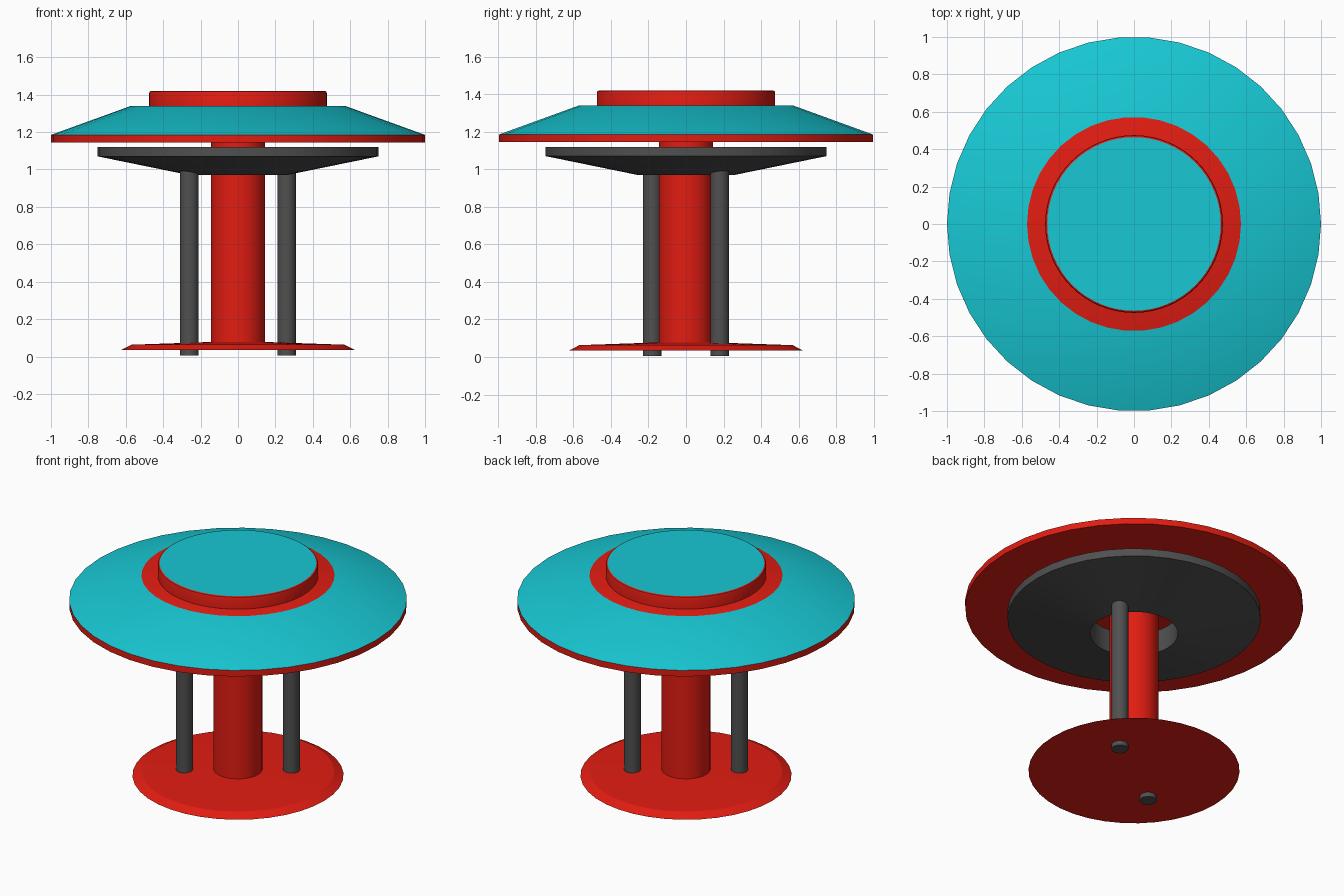
import bpy, bmesh, math

if "Cube" in bpy.data.objects:
    bpy.data.objects.remove(bpy.data.objects["Cube"])


def material(name, rgb):
    m = bpy.data.materials.new(name)
    m.diffuse_color = (*rgb, 1)
    m.use_nodes = True
    m.node_tree.nodes["Principled BSDF"].inputs["Base Color"].default_value = m.diffuse_color
    return m


RED = material("red", (0.76, 0.012, 0.006))
TEAL = material("teal", (0.009, 0.58, 0.66))
GREY = material("dark_grey", (0.08, 0.08, 0.08))


def lathe(name, profile, mat, sides=38, loc=(0, 0, 0), closed=False, extra=None):
    """Spin an (r, z) profile, bottom to top on the outside, around z.
    extra = (material, set of profile segments painted with it)."""
    bm = bmesh.new()
    rings = []
    for r, z in profile:
        n = 1 if r == 0 else sides
        rings.append([bm.verts.new((r * math.cos(2 * math.pi * i / sides),
                                    r * math.sin(2 * math.pi * i / sides), z))
                      for i in range(n)])
    pairs = list(zip(rings, rings[1:]))
    if closed:
        pairs.append((rings[-1], rings[0]))
    for s, (a, b) in enumerate(pairs):
        for i in range(sides):
            j = (i + 1) % sides
            quad = [a[i % len(a)], a[j % len(a)], b[j % len(b)], b[i % len(b)]]
            face = bm.faces.new(list(dict.fromkeys(quad)))
            if extra and s in extra[1]:
                face.material_index = 1
    bmesh.ops.recalc_face_normals(bm, faces=bm.faces)
    mesh = bpy.data.meshes.new(name)
    bm.to_mesh(mesh)
    bm.free()
    mesh.materials.append(mat)
    if extra:
        mesh.materials.append(extra[0])
    ob = bpy.data.objects.new(name, mesh)
    ob.location = loc
    bpy.context.collection.objects.link(ob)
    bpy.ops.object.select_all(action='DESELECT')
    ob.select_set(True)
    bpy.context.view_layer.objects.active = ob
    bpy.ops.object.shade_smooth_by_angle(angle=math.radians(25))
    return ob


# Base plate with bevelled rim, slightly raised towards the column
lathe("base_plate", [(0, 0.035), (0.625, 0.035), (0.57, 0.063),
                     (0.14, 0.078), (0, 0.078)], RED)

# Central column
lathe("column", [(0, 0.06), (0.145, 0.06), (0.145, 1.16), (0, 1.16)], RED, sides=32)

# Two rods on opposite sides of the column
for side, name in ((-1, "left_rod"), (1, "right_rod")):
    lathe(name, [(0, 0), (0.05, 0), (0.05, 1.03), (0, 1.03)], GREY, sides=24,
          loc=(0.26 * side, 0.18 * side, 0.005))

# Grey dish under the canopy, open around the column
lathe("under_dish", [(0.26, 0.97), (0.75, 1.07), (0.75, 1.12), (0.26, 1.12)],
      GREY, closed=True)

# Canopy: red rim and ledge, teal sloped roof
lathe("canopy", [(0, 1.145), (1.0, 1.145), (1.0, 1.185), (0.572, 1.34), (0, 1.34)],
      RED, extra=(TEAL, {2}))

# Raised crown: red band with rounded lip, teal lid
lathe("crown", [(0, 1.33), (0.475, 1.33), (0.475, 1.408), (0.472, 1.416),
                (0.464, 1.42), (0, 1.42)], RED, sides=64, extra=(TEAL, {4}))
